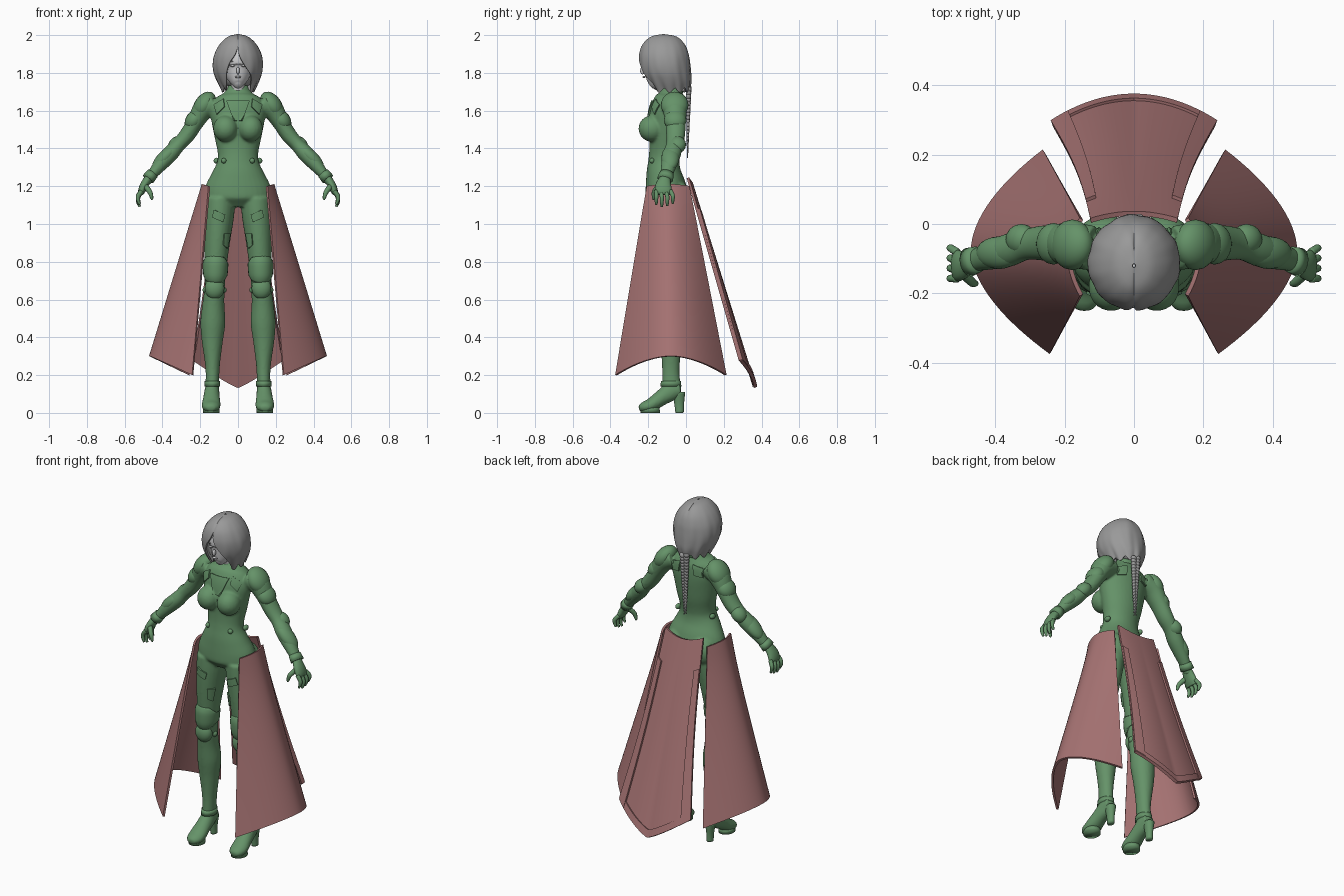
import bpy, bmesh, math
from mathutils import Vector, Matrix

if "Cube" in bpy.data.objects:
    bpy.data.objects.remove(bpy.data.objects["Cube"])


def material(name, rgb):
    m = bpy.data.materials.new(name)
    m.use_nodes = True
    m.diffuse_color = (*rgb, 1)
    m.node_tree.nodes["Principled BSDF"].inputs["Base Color"].default_value = (*rgb, 1)
    return m


GREEN = material("suit green", (0.13, 0.29, 0.14))
ROSE = material("skirt rose", (0.38, 0.17, 0.17))
GREY = material("hair grey", (0.32, 0.32, 0.32))
PALE = material("skin pale grey", (0.6, 0.6, 0.61))


def finish(name, bm, mat, mirror=False, thick=0):
    bmesh.ops.recalc_face_normals(bm, faces=bm.faces)
    for f in bm.faces:
        f.smooth = True
    me = bpy.data.meshes.new(name)
    bm.to_mesh(me)
    bm.free()
    me.materials.append(mat)
    ob = bpy.data.objects.new(name, me)
    bpy.context.scene.collection.objects.link(ob)
    if mirror:
        ob.modifiers.new("mirror", "MIRROR").use_mirror_merge = False
    if thick:
        s = ob.modifiers.new("thickness", "SOLIDIFY")
        s.thickness, s.offset = thick, 0
        ob.modifiers.new("crisp edges", "EDGE_SPLIT").split_angle = math.radians(40)
    return ob


def spline(pts, k):
    """Catmull-Rom through tuples of any length."""
    out = []
    for i in range(len(pts) - 1):
        quad = [pts[max(i - 1, 0)], pts[i], pts[i + 1], pts[min(i + 2, len(pts) - 1)]]
        for j in range(k):
            t = j / k
            out.append([b + t / 2 * (c - a + t * (2*a - 5*b + 4*c - d + t * (3*b - a - 3*c + d)))
                        for a, b, c, d in zip(*quad)])
    return out + [list(pts[-1])]


def add_tube(bm, pts, ref="y", n=24, k=4):
    """Loft ellipses (x, y, z, ru, rv) along a path."""
    pts = spline(pts, k)
    rings = []
    for i, p in enumerate(pts):
        t = (Vector(pts[min(i + 1, len(pts) - 1)][:3]) - Vector(pts[max(i - 1, 0)][:3])).normalized()
        if ref == "y":
            v = Vector((0, 1, 0))
            v = (v - t * v.dot(t)).normalized()
            u = v.cross(t)
        else:
            u = Vector((1, 0, 0))
            u = (u - t * u.dot(t)).normalized()
            v = t.cross(u)
        angles = [math.tau * a / n for a in range(n)]
        rings.append([bm.verts.new(Vector(p[:3]) + u * p[3] * math.cos(a) + v * p[4] * math.sin(a))
                      for a in angles])
    for a, b in zip(rings, rings[1:]):
        for i in range(n):
            bm.faces.new((a[i], a[(i + 1) % n], b[(i + 1) % n], b[i]))
    bm.faces.new(rings[0])
    bm.faces.new(rings[-1])


def add_blob(bm, loc, size, tilt=0):
    m = Matrix.Translation(loc) @ Matrix.Rotation(math.radians(tilt), 4, "Y") @ Matrix.Diagonal((*size, 1))
    bmesh.ops.create_uvsphere(bm, u_segments=20, v_segments=12, radius=1, matrix=m)


def tube(name, mat, pts, mirror=False, ref="y", n=24, k=4):
    bm = bmesh.new()
    add_tube(bm, pts, ref, n, k)
    return finish(name, bm, mat, mirror)


def blob(name, mat, loc, size, tilt=0, mirror=False):
    bm = bmesh.new()
    add_blob(bm, loc, size, tilt)
    return finish(name, bm, mat, mirror)


def sheet(name, mat, fn, nu, nv, mirror=False, thick=0.012):
    """Grid surface from fn(u, v) with u, v in 0..1."""
    bm = bmesh.new()
    g = [[bm.verts.new(fn(i / nu, j / nv)) for i in range(nu + 1)] for j in range(nv + 1)]
    for a, b in zip(g, g[1:]):
        for i in range(nu):
            bm.faces.new((a[i], a[i + 1], b[i + 1], b[i]))
    return finish(name, bm, mat, mirror, thick)


# Body suit: torso, bust, arms, legs and feet fused into one skin
torso = [(1.73, .045, -.12, -.035), (1.69, .08, -.14, -.015), (1.66, .125, -.165, 0), (1.6, .148, -.19, 0),
         (1.53, .138, -.2, -.005), (1.45, .122, -.195, -.015), (1.38, .108, -.195, -.03),
         (1.33, .11, -.2, -.035), (1.27, .138, -.21, -.025), (1.2, .172, -.215, 0), (1.14, .175, -.21, .01),
         (1.09, .12, -.17, -.03)]
arm = [(.12, -.07, 1.64, .055, .065), (.18, -.06, 1.61, .058, .065), (.225, -.055, 1.54, .045, .055),
       (.27, -.055, 1.47, .042, .05), (.315, -.06, 1.42, .038, .045), (.36, -.075, 1.37, .043, .048),
       (.41, -.09, 1.315, .037, .042), (.46, -.105, 1.255, .026, .032), (.485, -.115, 1.22, .022, .03)]
leg = [(.095, -.105, 1.14, .08, .1), (.1, -.105, 1.05, .08, .1), (.11, -.11, .92, .07, .087),
       (.117, -.115, .8, .06, .07), (.122, -.115, .68, .053, .06), (.13, -.1, .58, .058, .062),
       (.133, -.085, .48, .066, .067), (.136, -.08, .38, .056, .058), (.135, -.08, .27, .041, .048),
       (.135, -.08, .2, .036, .046), (.137, -.075, .12, .037, .052)]
foot = [(.137, -.03, .125, .034, .035), (.138, -.075, .115, .039, .05), (.14, -.13, .08, .044, .042),
        (.142, -.185, .042, .05, .036), (.143, -.225, .03, .043, .028), (.143, -.25, .025, .02, .015)]
bm = bmesh.new()
add_tube(bm, [(0, (f + b) / 2, z, rx, (b - f) / 2) for z, rx, f, b in torso], n=32)
add_tube(bm, arm)
add_tube(bm, leg)
add_tube(bm, foot, ref="x")
add_blob(bm, (.066, -.18, 1.505), (.066, .072, .07))
add_blob(bm, (.08, -.035, 1.14), (.085, .06, .085))
body = finish("body_suit", bm, GREEN, mirror=True)
r = body.modifiers.new("fuse", "REMESH")
r.mode, r.voxel_size, r.use_smooth_shade = "VOXEL", 0.007, True
s = body.modifiers.new("relax", "SMOOTH")
s.factor, s.iterations = 0.5, 6

# Boots: heel, ankle cuff, knee band, knee cap
tube("boot_heel", GREEN, [(.138, -.038, .11, .03, .034), (.138, -.036, .05, .02, .026),
                          (.138, -.034, 0, .018, .022)], True)
tube("boot_sole", GREEN, [(.142, -.19, .03, .044, .05), (.142, -.19, 0, .044, .052)], True, k=1)
tube("ankle_cuff", GREEN, [(.136, -.08, .17, .04, .052), (.136, -.08, .14, .041, .056)], True, k=1)
tube("knee_band", GREEN, [(.117, -.12, .8, .062, .07), (.118, -.122, .79, .067, .077),
                          (.12, -.122, .73, .064, .074), (.12, -.12, .72, .056, .066)], True)
blob("knee_cap", GREEN, (.124, -.15, .66), (.052, .038, .058), 0, True)
blob("knee_joint", GREEN, (.124, -.115, .65), (.064, .03, .03), 0, True)

# Arm armour and hands
blob("shoulder_pad", GREEN, (.178, -.06, 1.63), (.052, .073, .078), -35, True)
blob("upper_arm_pad", GREEN, (.232, -.057, 1.55), (.045, .06, .06), -35, True)
blob("elbow_pad", GREEN, (.325, -.045, 1.42), (.04, .045, .05), -45, True)
blob("forearm_guard", GREEN, (.39, -.083, 1.35), (.036, .047, .085), -45, True)
tube("wrist_cuff", GREEN, [(.452, -.102, 1.268, .032, .038), (.476, -.11, 1.238, .034, .042)], True, k=1)
bm = bmesh.new()
add_tube(bm, [(.475, -.112, 1.24, .022, .03), (.497, -.12, 1.205, .022, .042),
              (.51, -.12, 1.175, .019, .045), (.515, -.12, 1.155, .012, .038)], n=16)
for i in range(4):
    y = -.157 + .025 * i
    spread = -.157 + .029 * i
    drop = .012 * abs(i - 1.3)
    add_tube(bm, [(.51, y, 1.175, .012, .012), (.528, spread, 1.14 + drop / 2, .012, .011),
                  (.528, spread, 1.11 + drop, .01, .01), (.52, spread, 1.088 + drop, .006, .006)], n=10)
add_tube(bm, [(.49, -.145, 1.2, .015, .015), (.467, -.168, 1.17, .013, .013),
              (.457, -.172, 1.14, .009, .008), (.456, -.172, 1.128, .004, .004)], n=10)
finish("hand", bm, GREEN, True)


# Armour plates draped over the suit, given by four corners (x, z)
def drape(name, corners, mirror=True, back=False):
    a, b, c, d = [Vector((x, 0.5 if back else -0.5, z)) for x, z in corners]
    ob = sheet(name, GREEN, lambda u, v: a.lerp(b, u).lerp(d.lerp(c, u), v), 10, 10, mirror, 0.016)
    w = ob.modifiers.new("drape", "SHRINKWRAP")
    w.target, w.wrap_method = body, "PROJECT"
    w.use_project_y, w.use_negative_direction, w.use_positive_direction = True, back, not back
    ob.modifiers.move(len(ob.modifiers) - 1, 1 if mirror else 0)


drape("chest_bib", [(-.06, 1.65), (.06, 1.65), (.022, 1.545), (-.022, 1.545)], mirror=False)
drape("collar_plate", [(.075, 1.66), (.125, 1.63), (.11, 1.58), (.07, 1.62)])
drape("thigh_plate", [(.07, 1.05), (.125, 1.075), (.135, 1.035), (.08, 1.01)])
drape("inner_thigh_plate", [(.045, .95), (.075, .95), (.08, .89), (.06, .87)])
drape("back_plate", [(.04, 1.66), (.11, 1.64), (.1, 1.59), (.05, 1.6)], back=True)
blob("waist_stud", GREEN, (.075, -.18, 1.335), (.014, .014, .014), 0, True)
blob("hip_stud", GREEN, (.115, -.09, 1.335), (.014, .02, .016), 0, True)
tube("collar", GREEN, [(0, -.075, 1.69, .066, .062), (0, -.078, 1.735, .05, .046)], k=2)


# Skirt: two flaring side panels and one pointed rear panel
def side_panel(u, v):
    s = 2 * u - 1
    bulge = 1 - abs(s) ** 1.8
    top = Vector((.152 + .034 * bulge, -.095 + .11 * s, 1.2 + .01 * bulge))
    hem = Vector((.25 + .01 * s + .215 * bulge, -.08 + .29 * s, .2 + .1 * bulge))
    return top.lerp(hem, v)


def rear_panel(u, v, lift=0.0):
    s = 2 * u - 1
    top = Vector((.125 * s, .03 - .02 * s * s, 1.215 + .03 * s * s))
    hem = Vector((.235 * s, .36 - .075 * s * s, .14 + .14 * abs(s) ** 1.15))
    p = top.lerp(hem, v)
    p.x -= .03 * s * math.sin(math.pi * v) * .5
    p.y += lift
    return p


sheet("side_skirt", ROSE, side_panel, 32, 16, True)
sheet("rear_skirt", ROSE, rear_panel, 32, 16, thick=0.014)
sheet("rear_skirt_border", ROSE, lambda u, v: rear_panel(.9 + .105 * u, .17 + .83 * v, .008), 3, 16, True, .018)
sheet("rear_skirt_hem", ROSE, lambda u, v: rear_panel(u, .965 + .04 * v, .006), 32, 2, thick=0.018)

# Head, neck and face
tube("neck", PALE, [(0, -.08, 1.68, .045, .045), (0, -.095, 1.74, .038, .042), (0, -.105, 1.8, .04, .045)])
tube("head", PALE, [(0, -.19, 1.732, .012, .015), (0, -.18, 1.742, .03, .036), (0, -.158, 1.775, .058, .066),
                    (0, -.135, 1.82, .074, .094), (0, -.13, 1.87, .08, .1), (0, -.125, 1.92, .07, .085),
                    (0, -.12, 1.96, .03, .04)])
blob("nose", PALE, (0, -.23, 1.812), (.009, .013, .02))
blob("lips", PALE, (0, -.222, 1.778), (.017, .008, .006))
blob("eye", PALE, (.03, -.219, 1.838), (.014, .008, .006), 0, True)
blob("eyebrow", GREY, (.031, -.222, 1.86), (.018, .006, .003), -8, True)
blob("ear", PALE, (.079, -.105, 1.83), (.01, .02, .03), 0, True)

# Bob hair: rows of height, half width, front y, rear y, right and left opening angle
rows = spline([(2.0, .004, -.125, -.115, 0, 0), (1.988, .05, -.185, -.05, 0, 0), (1.95, .092, -.226, -.01, 0, 0),
               (1.9, .119, -.243, .01, .12, .04), (1.85, .128, -.244, .018, .36, .22),
               (1.8, .123, -.235, .022, .5, .52), (1.755, .106, -.215, .022, .6, .68),
               (1.71, .082, -.185, .012, .85, .9)], 5)


def bob(u, v):
    z, rx, front, rear, right, left = rows[round(v * (len(rows) - 1))]
    a = left + u * (math.tau - left - right)
    ripple = 1 + v * (.018 * math.sin(9 * a + 4 * v) + .01 * math.sin(17 * a - 3 * v))
    y = (front + rear) / 2 - (rear - front) / 2 * math.cos(a) * ripple
    z += .012 * v ** 4 * math.sin(11 * a)
    z -= .008 * math.exp(-abs(math.sin(a)) * 9) * (1 - v) * min(1, v * 6)
    return Vector((rx * math.sin(a) * ripple, y, z))


sheet("bob_hair", GREY, bob, 72, len(rows) - 1, thick=0.01)
blob("hair_underside", GREY, (0, -.06, 1.79), (.09, .07, .075))

# Braid: alternating lobes tapering down the back
bm = bmesh.new()
count = 20
for i in range(count):
    t = i / (count - 1)
    w = .022 * (1 - t) + .006
    for side in (-1, 1):
        z = 1.72 - .35 * t - (.008 if side > 0 else 0)
        add_blob(bm, (side * w * .5, .014 - .006 * t, z), (w * .62, w * .55, .015), -side * 30)
finish("braid", bm, GREY)
